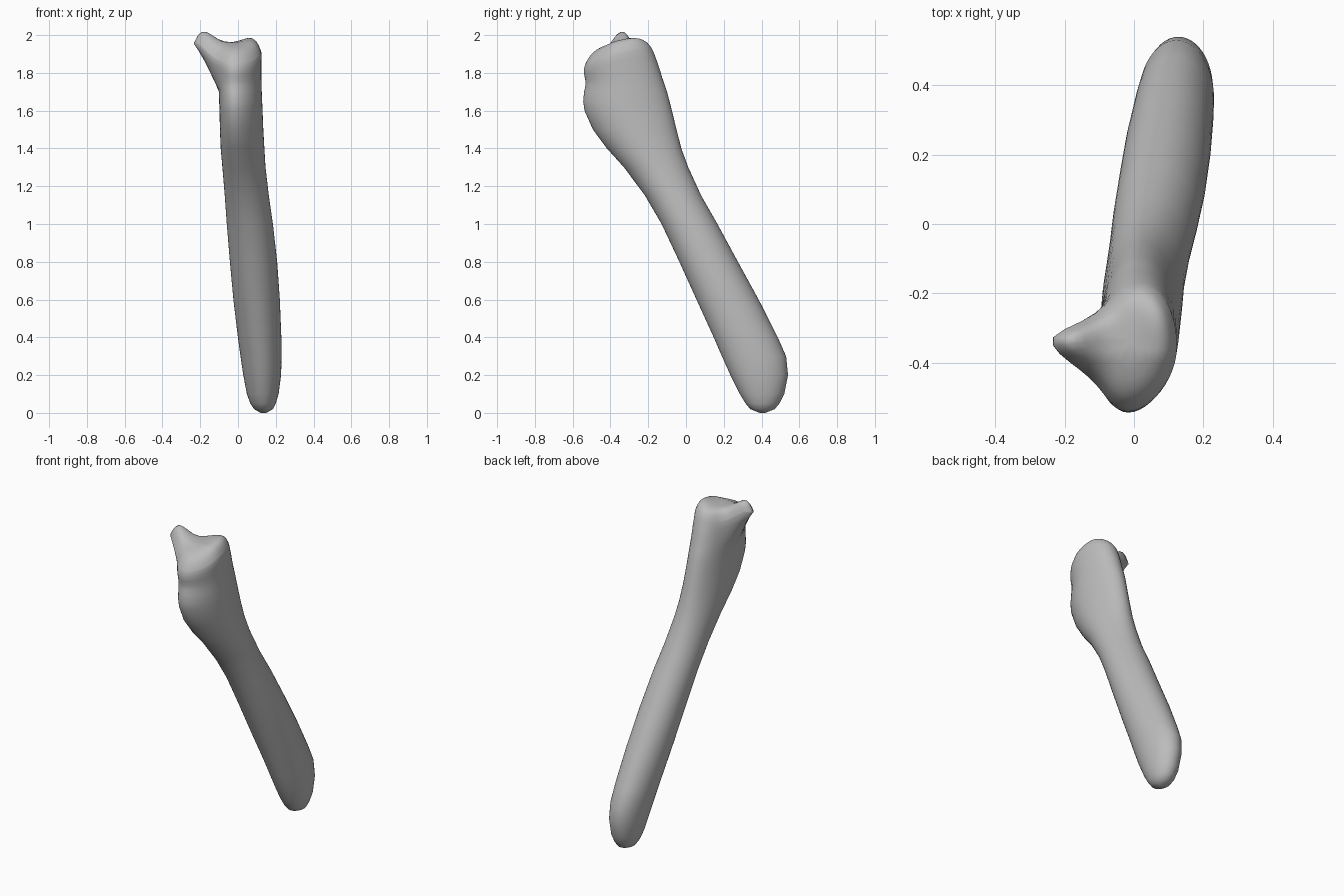
import bpy, bmesh, math

old = bpy.data.objects.get("Cube")
if old:
    bpy.data.objects.remove(old, do_unlink=True)

SEGMENTS = 48
RIM_DROP = 0.07      # rounding of the upper rim
NECK = 1.7           # height where the head begins
HORN_Y = -0.335

# Shaft slices: height, front y, back y, low x, high x
SLICES = [
    (0.0, .39, .42, .12, .15), (.02, .34, .47, .085, .185),
    (.05, .315, .495, .065, .2), (.1, .285, .52, .047, .215),
    (.2, .235, .54, .028, .228), (.3, .19, .53, .013, .231),
    (.4, .15, .49, 0, .23), (.6, .055, .385, -.025, .222),
    (.8, -.035, .275, -.043, .208), (1, -.13, .165, -.06, .185),
    (1.15, -.215, .08, -.07, .163), (1.3, -.33, .01, -.083, .145),
    (1.4, -.42, -.025, -.092, .14), (1.5, -.495, -.05, -.096, .134),
    (1.6, -.54, -.075, -.098, .13), (1.65, -.545, -.087, -.1, .128),
    (1.7, -.54, -.1, -.1, .126),
]
# Head slices: fraction from neck to rim, front y, back y, horn length
HEAD = [(.2, -.533, -.113, .02), (.4, -.532, -.127, .045), (.6, -.538, -.138, .075),
        (.8, -.542, -.152, .11), (1, -.535, -.167, .137)]


def bell(d, width):
    return math.exp(-(d / width) ** 2)


def outline(y0, y1, x0, x1, horn=0.0, lean=0.0):
    """Oval slice with a sideways horn and a front keel leaning to one side."""
    points = []
    for i in range(SEGMENTS):
        a = math.tau * i / SEGMENTS
        c, s = math.cos(a), math.sin(a)
        x = (x0 + x1) / 2 + (x1 - x0) / 2 * c
        y = (y0 + y1) / 2 + (y1 - y0) / 2 * s
        x -= lean * max(0, -s) ** 2
        if c < 0:
            x -= horn * bell(y - HORN_Y, .06 if y > HORN_Y else .095) * min(1, -c * 2)
        points.append((x, y))
    return points


def top_height(x, y):
    """Saddle-shaped joint surface: horn peak, back corner and sloping front."""
    front = max(0, -.38 - y) / .16
    horn = .078 * bell(x + .2, .08) * bell(y - HORN_Y, .09)
    corner = .035 * bell(x - .09, .08) * bell(y + .25, .12)
    return 1.96 - .05 * front + horn + corner


rings = []
for z, y0, y1, x0, x1 in SLICES:
    lean = .03 * min(1, max(0, z - 1) / .5)
    rings.append([(x, y, z) for x, y in outline(y0, y1, x0, x1, 0, lean)])

# Head walls rise from the neck to the uneven rim
for t, y0, y1, horn in HEAD:
    rim = outline(y0, y1, -.1, .124, horn, .03)
    rings.append([(x, y, NECK + t * (top_height(x, y) - RIM_DROP - NECK)) for x, y in rim])

# Joint surface closes inwards from the rim
for s in (.98, .95, .91, .86, .8, .7, .58, .44, .3, .15, .04):
    ring = []
    for x, y in rim:
        px, py = -.01 + (x + .01) * s, -.33 + (y + .33) * s
        ring.append((px, py, top_height(px, py) - RIM_DROP * s ** 6))
    rings.append(ring)

# Skin the rings
bm = bmesh.new()
loops = [[bm.verts.new(p) for p in ring] for ring in rings]
for a, b in zip(loops, loops[1:]):
    for i in range(SEGMENTS):
        j = (i + 1) % SEGMENTS
        bm.faces.new((a[i], a[j], b[j], b[i]))
bm.faces.new(loops[0][::-1])
bm.faces.new(loops[-1])

# Soften the slices between the tip and the rim
body = [v for loop in loops[6:21] for v in loop]
bmesh.ops.smooth_vert(bm, verts=body, factor=.25, use_axis_x=True, use_axis_y=True)
bmesh.ops.recalc_face_normals(bm, faces=bm.faces)
for f in bm.faces:
    f.smooth = True

mesh = bpy.data.meshes.new("bone")
bm.to_mesh(mesh)
bm.free()
bone = bpy.data.objects.new("bone", mesh)
bpy.context.collection.objects.link(bone)

# Plain grey surface
grey = bpy.data.materials.new("light grey")
grey.use_nodes = True
colour = (.5, .5, .5, 1)
grey.diffuse_color = colour
grey.node_tree.nodes["Principled BSDF"].inputs["Base Color"].default_value = colour
mesh.materials.append(grey)
